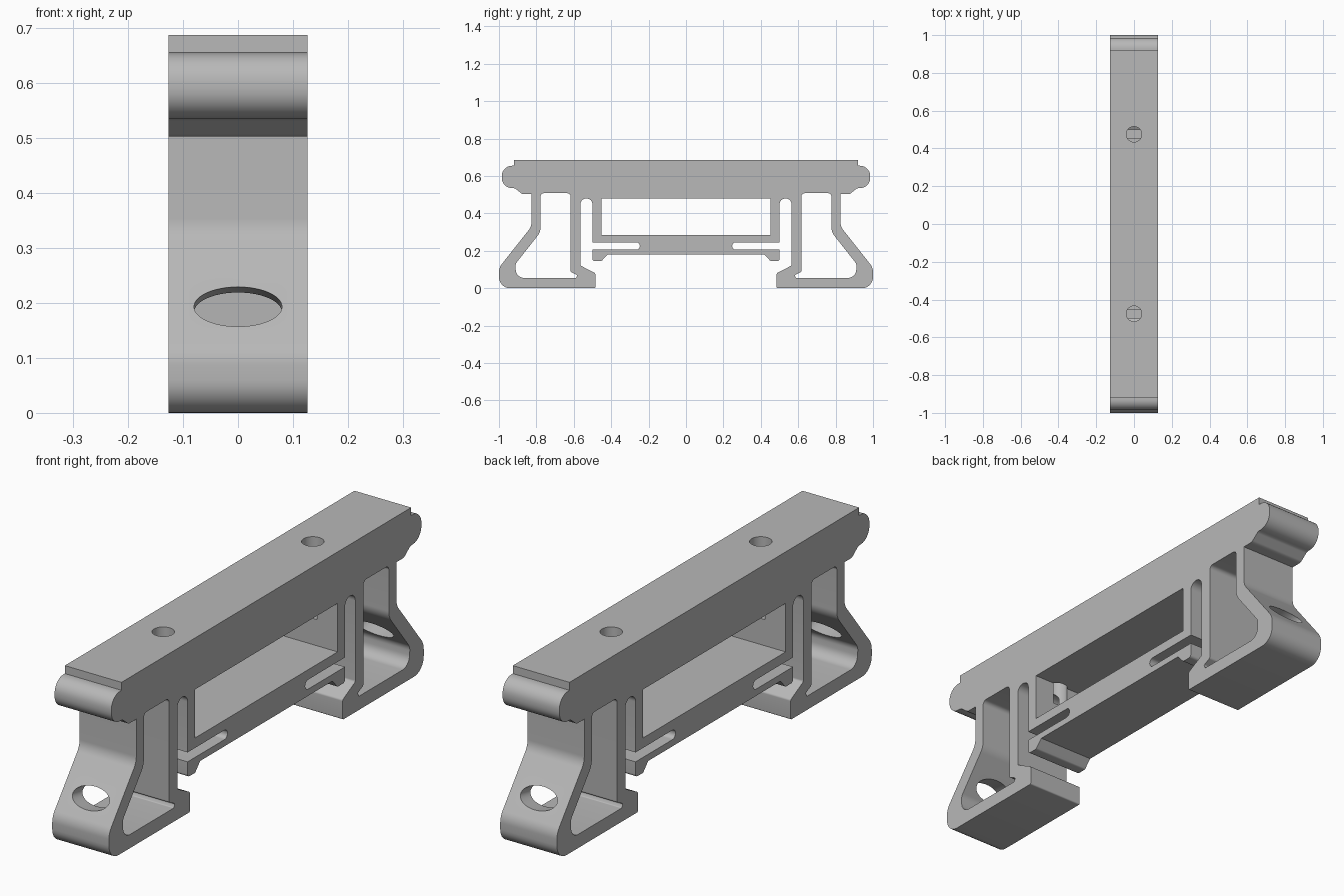
import bpy, bmesh, math
from mathutils import Vector, Matrix

old = bpy.data.objects.get("Cube")
if old:
    bpy.data.objects.remove(old, do_unlink=True)

HALF_WIDTH = 0.126

grey = bpy.data.materials.new("grey_plastic")
grey.use_nodes = True
grey.diffuse_color = (0.48, 0.48, 0.48, 1)
grey.node_tree.nodes["Principled BSDF"].inputs["Base Color"].default_value = grey.diffuse_color


def rounded(corners, closed=False, steps=8):
    """Turn (y, z, radius) corners into a path with filleted corners."""
    path = []
    count = len(corners)
    for i, (y, z, radius) in enumerate(corners):
        p = Vector((y, z))
        if radius == 0 or (not closed and i in (0, count - 1)):
            path.append(p)
            continue
        a = (Vector(corners[i - 1][:2]) - p).normalized()
        b = (Vector(corners[(i + 1) % count][:2]) - p).normalized()
        half = a.angle(b) / 2
        centre = p + (a + b).normalized() * radius / math.sin(half)
        start = p + a * radius / math.tan(half) - centre
        end = p + b * radius / math.tan(half) - centre
        sweep = start.angle(end)
        for k in range(steps + 1):
            t = k / steps
            path.append(centre + (start * math.sin((1 - t) * sweep)
                                  + end * math.sin(t * sweep)) / math.sin(sweep))
    return path


def mirrored(path):
    return [Vector((-p.x, p.y)) for p in reversed(path)]


# Outer half outline: beam end, outer leg, foot, slot, slit and lip
outline = rounded([
    (0.92, 0.687, 0), (0.92, 0.655, 0),
    (0.985, 0.655, 0.055), (0.985, 0.535, 0.055),
    (0.915, 0.535, 0.025), (0.875, 0.503, 0.025), (0.826, 0.503, 0),
    (0.826, 0.33, 0.07), (1.0, 0.11, 0.07), (1.0, 0, 0.06),
    (0.485, 0, 0.006), (0.485, 0.08, 0.01), (0.565, 0.122, 0.01),
    (0.565, 0.48, 0.032), (0.5, 0.48, 0.032), (0.5, 0.245, 0),
    (0.247, 0.245, 0.018), (0.247, 0.207, 0.018), (0.5, 0.207, 0),
    (0.5, 0.145, 0.012), (0.452, 0.145, 0.012), (0.42, 0.18, 0)])

# Cavity inside each leg
cavity = rounded([
    (0.778, 0.508, 0.018), (0.617, 0.508, 0.018), (0.617, 0.088, 0.01),
    (0.58, 0.07, 0.006), (0.588, 0.055, 0.006),
    (0.908, 0.055, 0.045), (0.912, 0.13, 0.04), (0.778, 0.3, 0.07)], closed=True)

# Central window
window = [Vector(p) for p in ((-0.453, 0.285), (0.453, 0.285), (0.453, 0.48), (-0.453, 0.48))]

# Fill the section and extrude it across the width
bm = bmesh.new()
for loop in (outline + mirrored(outline), cavity, mirrored(cavity), window):
    verts = [bm.verts.new((-HALF_WIDTH, p.x, p.y)) for p in loop]
    for i, v in enumerate(verts):
        bm.edges.new((verts[i - 1], v))
bmesh.ops.triangle_fill(bm, edges=bm.edges[:], use_beauty=True)
result = bmesh.ops.extrude_face_region(bm, geom=bm.faces[:] + bm.edges[:] + bm.verts[:])
moved = [g for g in result["geom"] if isinstance(g, bmesh.types.BMVert)]
bmesh.ops.translate(bm, verts=moved, vec=(2 * HALF_WIDTH, 0, 0))
bmesh.ops.recalc_face_normals(bm, faces=bm.faces[:])


def make_object(name, mesh_bm):
    mesh = bpy.data.meshes.new(name)
    mesh_bm.to_mesh(mesh)
    mesh_bm.free()
    mesh.materials.append(grey)
    obj = bpy.data.objects.new(name, mesh)
    bpy.context.collection.objects.link(obj)
    return obj


bracket = make_object("mounting_bracket", bm)

# Cutters: screw holes in the beam and oval holes in the sloped legs
cut = bmesh.new()
for side in (-1, 1):
    bmesh.ops.create_cone(cut, cap_ends=True, segments=40, radius1=0.041, radius2=0.041,
                          depth=0.4, matrix=Matrix.Translation((0, side * 0.475, 0.59)))
    tilt = Matrix.Rotation(-side * math.radians(81), 4, "X")
    oval = Matrix.Diagonal((0.08, 0.04, 1, 1))
    bmesh.ops.create_cone(cut, cap_ends=True, segments=48, radius1=1, radius2=1, depth=0.26,
                          matrix=Matrix.Translation((0, side * 0.934, 0.193)) @ tilt @ oval)
bmesh.ops.recalc_face_normals(cut, faces=cut.faces[:])
cutter = make_object("hole_cutter", cut)
cutter.hide_render = True

bpy.ops.object.select_all(action="DESELECT")
bpy.context.view_layer.objects.active = bracket
bracket.select_set(True)
drill = bracket.modifiers.new("holes", "BOOLEAN")
drill.operation = "DIFFERENCE"
drill.solver = "EXACT"
drill.object = cutter
bpy.ops.object.modifier_apply(modifier=drill.name)
bpy.data.objects.remove(cutter, do_unlink=True)
bpy.ops.object.shade_smooth_by_angle(angle=math.radians(30))
